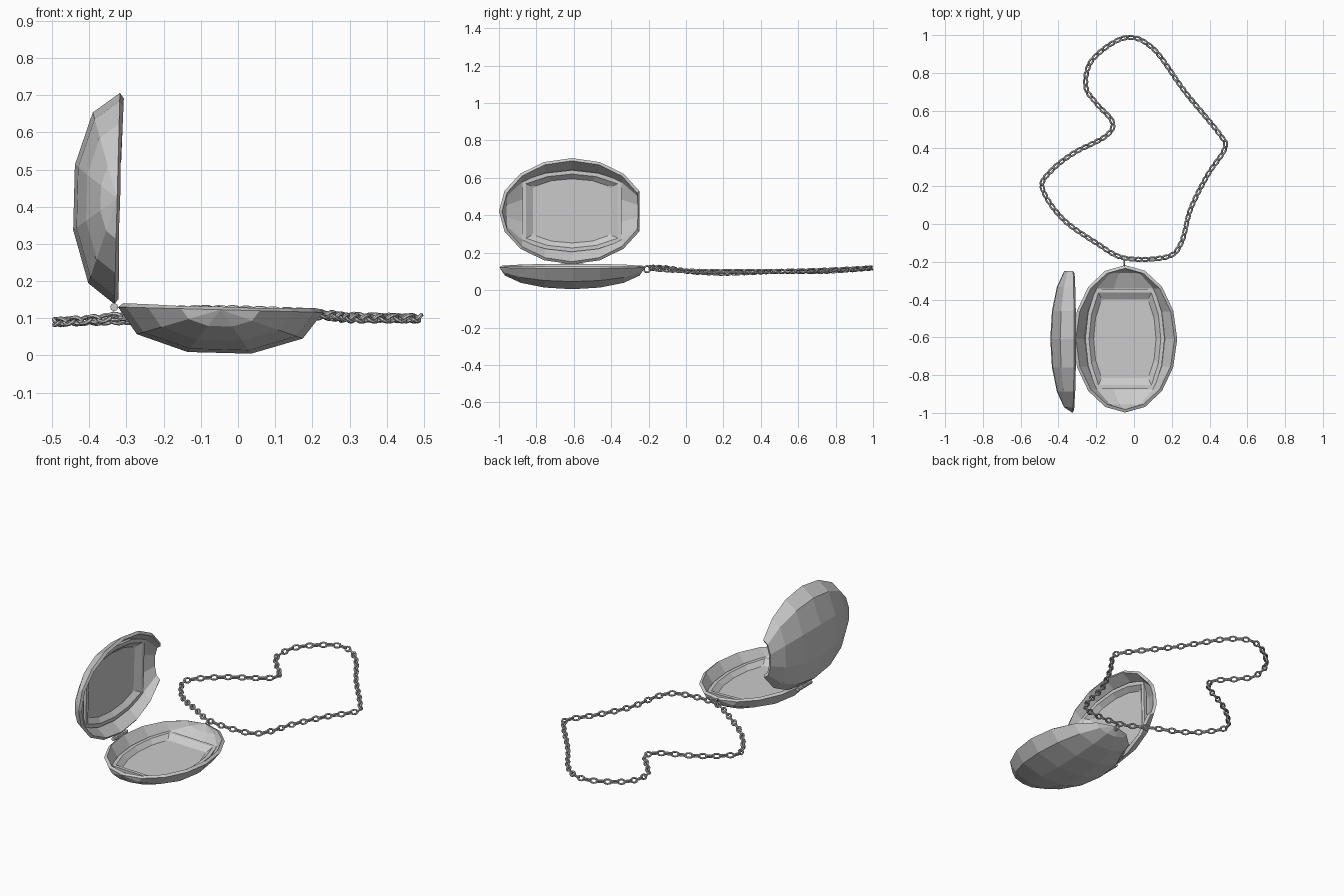
import bpy, bmesh, math
from mathutils import Vector, Matrix

if "Cube" in bpy.data.objects:
    bpy.data.objects.remove(bpy.data.objects["Cube"])

RY, DEPTH = 0.39, 0.122


def finish(name, bm, matrix=Matrix()):
    bmesh.ops.remove_doubles(bm, verts=bm.verts, dist=0.0005)
    bmesh.ops.recalc_face_normals(bm, faces=bm.faces)
    me = bpy.data.meshes.new(name)
    bm.to_mesh(me)
    bm.free()
    ob = bpy.data.objects.new(name, me)
    ob.matrix_world = matrix
    bpy.context.collection.objects.link(ob)
    return ob


def bridge(bm, a, b, closed):
    n = len(a)
    for i in range(n if closed else n - 1):
        j = (i + 1) % n
        bm.faces.new((a[i], a[j], b[j], b[i]))


# Hollow half ellipsoid, poles at both ends of y, opening upward
def shell(name, matrix, rx, notch):
    bm = bmesh.new()
    rings = []
    for i in range(1 if notch else 0, 9):
        t = math.pi * i / 8
        y, s = RY * math.cos(t), math.sin(t)
        rings.append([bm.verts.new((rx * s * math.cos(p), y, -DEPTH * s * math.sin(p)))
                      for p in [math.pi * j / 5 for j in range(6)]])
    for a, b in zip(rings, rings[1:]):
        bridge(bm, a, b, False)
    bmesh.ops.remove_doubles(bm, verts=bm.verts, dist=0.0005)
    bmesh.ops.recalc_face_normals(bm, faces=bm.faces)
    # make the normals point away from the hollow
    low = min(bm.faces, key=lambda f: f.calc_center_median().z)
    if low.normal.z > 0:
        bmesh.ops.reverse_faces(bm, faces=bm.faces)
    me = bpy.data.meshes.new(name)
    bm.to_mesh(me)
    bm.free()
    ob = bpy.data.objects.new(name, me)
    ob.matrix_world = matrix
    bpy.context.collection.objects.link(ob)
    mod = ob.modifiers.new("thickness", 'SOLIDIFY')
    mod.thickness = 0.018
    mod.offset = -1


# Picture frame with flat ends and bulging sides
def picture_frame(name, matrix, k):
    def loop(w0, w1, w2, y, z):
        right = [(w2, -y), (w1, -y * 0.53), (w0, 0), (w1, y * 0.53), (w2, y)]
        pts = right + [(-x, v) for x, v in reversed(right)]
        return [bm.verts.new((x * k, v, z)) for x, v in pts]
    bm = bmesh.new()
    loops = [loop(0.21, 0.195, 0.155, 0.265, -0.055),
             loop(0.21, 0.195, 0.155, 0.265, -0.038),
             loop(0.19, 0.177, 0.14, 0.245, -0.038),
             loop(0.165, 0.155, 0.123, 0.208, -0.062)]
    for a, b in zip(loops, loops[1:]):
        bridge(bm, a, b, True)
    bm.faces.new(loops[-1])
    finish(name, bm, matrix)


base_m = Matrix.Translation((-0.047, -0.608, 0.123)) @ Matrix.Rotation(math.radians(1.5), 4, 'Y')
lid_m = Matrix.Translation((-0.325, -0.61, 0.422)) @ Matrix.Rotation(math.radians(91.5), 4, 'Y')
shell("locket_base", base_m, 0.276, False)
shell("locket_lid", lid_m, 0.284, True)
picture_frame("base_picture_frame", base_m, 1.0)
picture_frame("lid_picture_frame", lid_m, 1.04)

# Hinge: three knuckles along y
for i in range(3):
    bpy.ops.mesh.primitive_cylinder_add(vertices=8, radius=0.011, depth=0.04,
                                        location=(-0.333, -0.652 + i * 0.042, 0.13),
                                        rotation=(math.pi / 2, 0, 0))
    bpy.context.object.name = "hinge_knuckle"

# Bail ring at the tip of the base
bpy.ops.mesh.primitive_torus_add(major_segments=12, minor_segments=6, major_radius=0.017,
                                 minor_radius=0.005, location=(-0.052, -0.208, 0.112),
                                 rotation=(0, math.pi / 2, 0))
bpy.context.object.name = "bail_ring"

# Chain path, a closed smooth loop through a few points
path = [(-.05, -.18, .122), (-.2, -.1, .118), (-.38, .03, .098), (-.485, .19, .09),
        (-.44, .28, .092), (-.32, .375, .095), (-.15, .465, .1), (-.115, .54, .1),
        (-.2, .64, .1), (-.255, .73, .1), (-.22, .87, .108), (-.05, .985, .118),
        (.1, .93, .115), (.27, .7, .105), (.45, .48, .1), (.48, .4, .1),
        (.39, .26, .1), (.3, .08, .1), (.25, -.1, .108), (.17, -.175, .115)]
pts = [Vector(p) for p in path]
n = len(pts)
fine = []
for i in range(n):
    p0, p1, p2, p3 = (pts[(i + d) % n] for d in (-1, 0, 1, 2))
    for s in range(20):
        t = s / 20
        fine.append(0.5 * (2 * p1 + (p2 - p0) * t + (2 * p0 - 5 * p1 + 4 * p2 - p3) * t * t
                           + (3 * p1 - p0 - 3 * p2 + p3) * t ** 3))
fine.append(fine[0])
dist = [0.0]
for a, b in zip(fine, fine[1:]):
    dist.append(dist[-1] + (b - a).length)


def at(d):
    d %= dist[-1]
    i = max(k for k in range(len(fine) - 1) if dist[k] <= d)
    return fine[i].lerp(fine[i + 1], (d - dist[i]) / (dist[i + 1] - dist[i]))


# Chain links: oval rings rolled 45 degrees either way in turn
bm = bmesh.new()
COUNT = 2 * round(dist[-1] / 0.037 / 2)
step = dist[-1] / COUNT
for k in range(COUNT):
    c = at(k * step)
    along = (at(k * step + 0.01) - at(k * step - 0.01)).normalized()
    side = Vector((0, 0, 1)).cross(along).normalized()
    up = along.cross(side)
    roll = math.radians(45 if k % 2 else -45)
    w = side * math.cos(roll) + up * math.sin(roll)
    nrm = along.cross(w)
    loops = []
    for i in range(12):
        a = math.tau * i / 12
        mid = c + along * (0.021 * math.cos(a)) + w * (0.0125 * math.sin(a))
        out = (along * math.cos(a) + w * math.sin(a)).normalized()
        loops.append([bm.verts.new(mid + 0.0055 * (out * math.cos(b) + nrm * math.sin(b)))
                      for b in [math.tau * j / 6 for j in range(6)]])
    for i in range(12):
        bridge(bm, loops[i], loops[(i + 1) % 12], True)
bmesh.ops.recalc_face_normals(bm, faces=bm.faces)
me = bpy.data.meshes.new("chain")
bm.to_mesh(me)
bm.free()
bpy.context.collection.objects.link(bpy.data.objects.new("chain", me))
